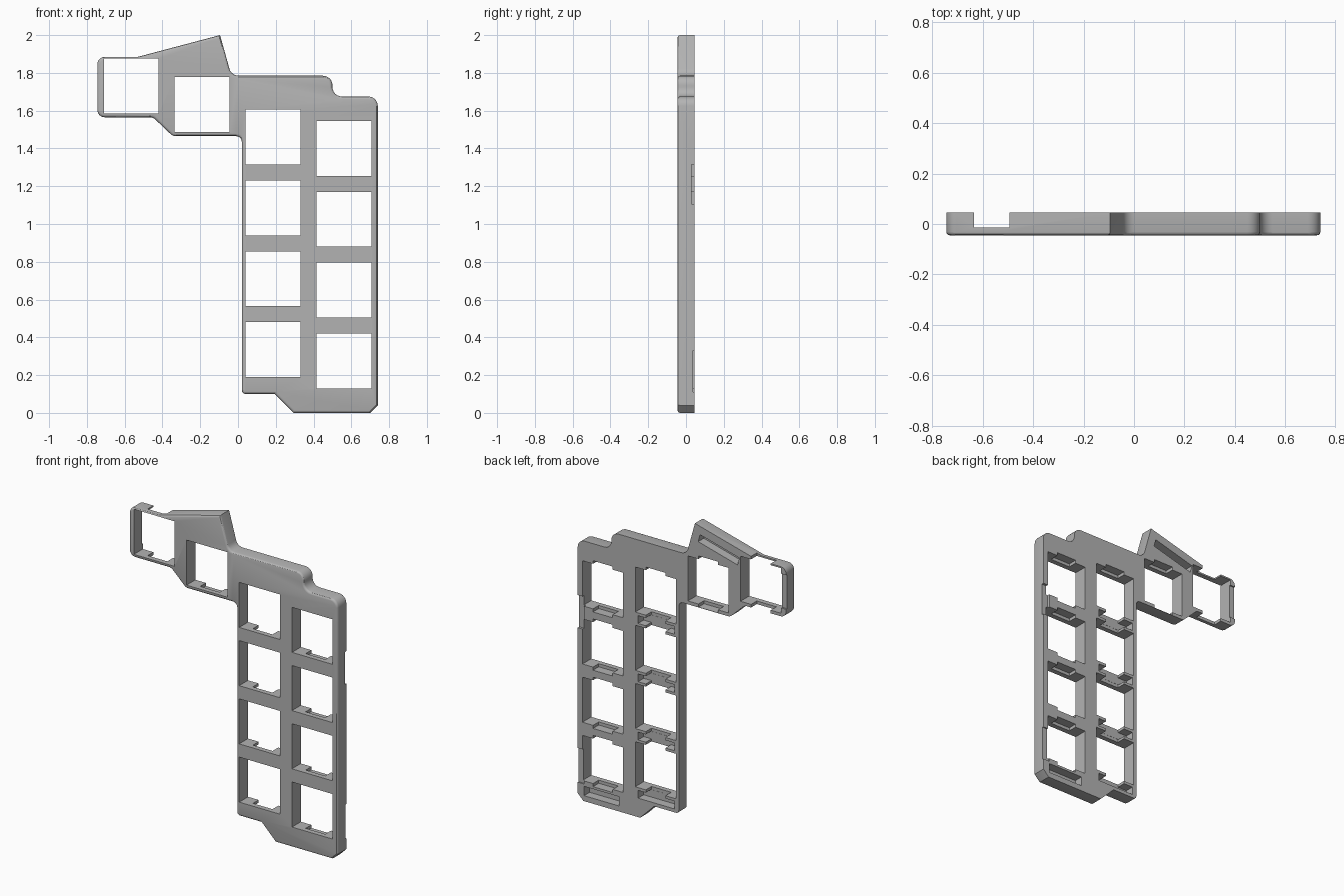
import bpy, bmesh, math
from mathutils import Vector, Matrix

cube = bpy.data.objects.get("Cube")
if cube:
    bpy.data.objects.remove(cube, do_unlink=True)

FRONT, BACK = -0.045, 0.045
HOLE = 0.29

gray = bpy.data.materials.new("plain gray")
gray.use_nodes = True
color = (0.45, 0.45, 0.45, 1)
gray.diffuse_color = color
gray.node_tree.nodes["Principled BSDF"].inputs["Base Color"].default_value = color


def rounded(corners, steps=6):
    """Turn (x, z, radius) corners into an outline with arcs."""
    points = []
    for i, (x, z, r) in enumerate(corners):
        p = Vector((x, z))
        if r == 0:
            points.append(p)
            continue
        a = (Vector(corners[i - 1][:2]) - p).normalized()
        b = (Vector(corners[(i + 1) % len(corners)][:2]) - p).normalized()
        half = a.angle(b) / 2
        centre = p + (a + b).normalized() * r / math.sin(half)
        start = p + a * r / math.tan(half) - centre
        end = p + b * r / math.tan(half) - centre
        turn = start.angle_signed(end)
        for k in range(steps + 1):
            points.append(centre + Matrix.Rotation(-turn * k / steps, 2) @ start)
    return points


# Plate outline, clockwise from the upper left corner
outline = rounded([
    (-0.745, 1.885, 0.04), (-0.53, 1.885, 0), (-0.095, 2.0, 0),
    (-0.035, 1.785, 0.05), (0.50, 1.785, 0.05), (0.50, 1.675, 0.05),
    (0.74, 1.675, 0.05), (0.74, 0.04, 0), (0.70, 0, 0), (0.295, 0, 0),
    (0.195, 0.10, 0), (0.02, 0.10, 0.02), (0.02, 1.465, 0.03),
    (-0.345, 1.465, 0.04), (-0.45, 1.565, 0.04), (-0.745, 1.565, 0.04)])

bm = bmesh.new()
face = bm.faces.new([bm.verts.new((p.x, FRONT, p.y)) for p in outline])
new = bmesh.ops.extrude_face_region(bm, geom=[face])["geom"]
bmesh.ops.translate(bm, vec=(0, BACK - FRONT, 0),
                    verts=[v for v in new if isinstance(v, bmesh.types.BMVert)])
bmesh.ops.recalc_face_normals(bm, faces=bm.faces)
# Soft front rim
rim = [e for e in bm.edges if all(v.co.y < FRONT + 0.001 for v in e.verts)]
bmesh.ops.bevel(bm, geom=rim, offset=0.014, segments=3, profile=0.5, affect='EDGES')
mesh = bpy.data.meshes.new("switch_plate")
bm.to_mesh(mesh)
bm.free()
plate = bpy.data.objects.new("switch_plate", mesh)
bpy.context.collection.objects.link(plate)
mesh.materials.append(gray)

# Everything cut out of the plate
cut = bmesh.new()


def box(x, z, w, h, y0, y1=0.1, angle=0):
    m = (Matrix.Translation((x, (y0 + y1) / 2, z)) @ Matrix.Rotation(-angle, 4, 'Y')
         @ Matrix.Diagonal((w, y1 - y0, h, 1)))
    bmesh.ops.create_cube(cut, size=1, matrix=m)


def switch_hole(x, z):
    box(x, z, HOLE, HOLE, -0.1)
    for side in (-1, 1):                       # clip notches behind the front skin
        box(x, z + side * HOLE / 2, 0.14, 0.04, FRONT + 0.032)


for row in range(4):
    switch_hole(0.185, 0.335 + 0.375 * row)
    switch_hole(0.561, 0.275 + 0.375 * row)
    # Component groove under each inner hole
    box(0.18, 0.147 + 0.375 * row, 0.26, 0.05, -0.012)
switch_hole(-0.565, 1.73)
switch_hole(-0.19, 1.632)

# Sloped groove above the inner thumb hole, and the pocket at the foot
box(-0.265, 1.875, 0.29, 0.05, -0.012, angle=math.radians(15))
box(0.57, 0.065, 0.25, 0.06, -0.012)
# Shallow cable passes through the outer walls
box(0.73, 1.21, 0.07, 0.21, 0.03)
box(0.73, 0.22, 0.07, 0.22, 0.037)
box(-0.735, 1.73, 0.07, 0.22, 0.035)

cut_mesh = bpy.data.meshes.new("cutter")
cut.to_mesh(cut_mesh)
cut.free()
cutter = bpy.data.objects.new("cutter", cut_mesh)
cutter.hide_render = True
bpy.context.collection.objects.link(cutter)

mod = plate.modifiers.new("openings", 'BOOLEAN')
mod.operation = 'DIFFERENCE'
mod.solver = 'EXACT'
mod.use_self = True
mod.object = cutter
bpy.ops.object.select_all(action='DESELECT')
bpy.context.view_layer.objects.active = plate
plate.select_set(True)
bpy.ops.object.modifier_apply(modifier=mod.name)
bpy.data.objects.remove(cutter, do_unlink=True)
bpy.ops.object.shade_smooth_by_angle(angle=math.radians(30))
